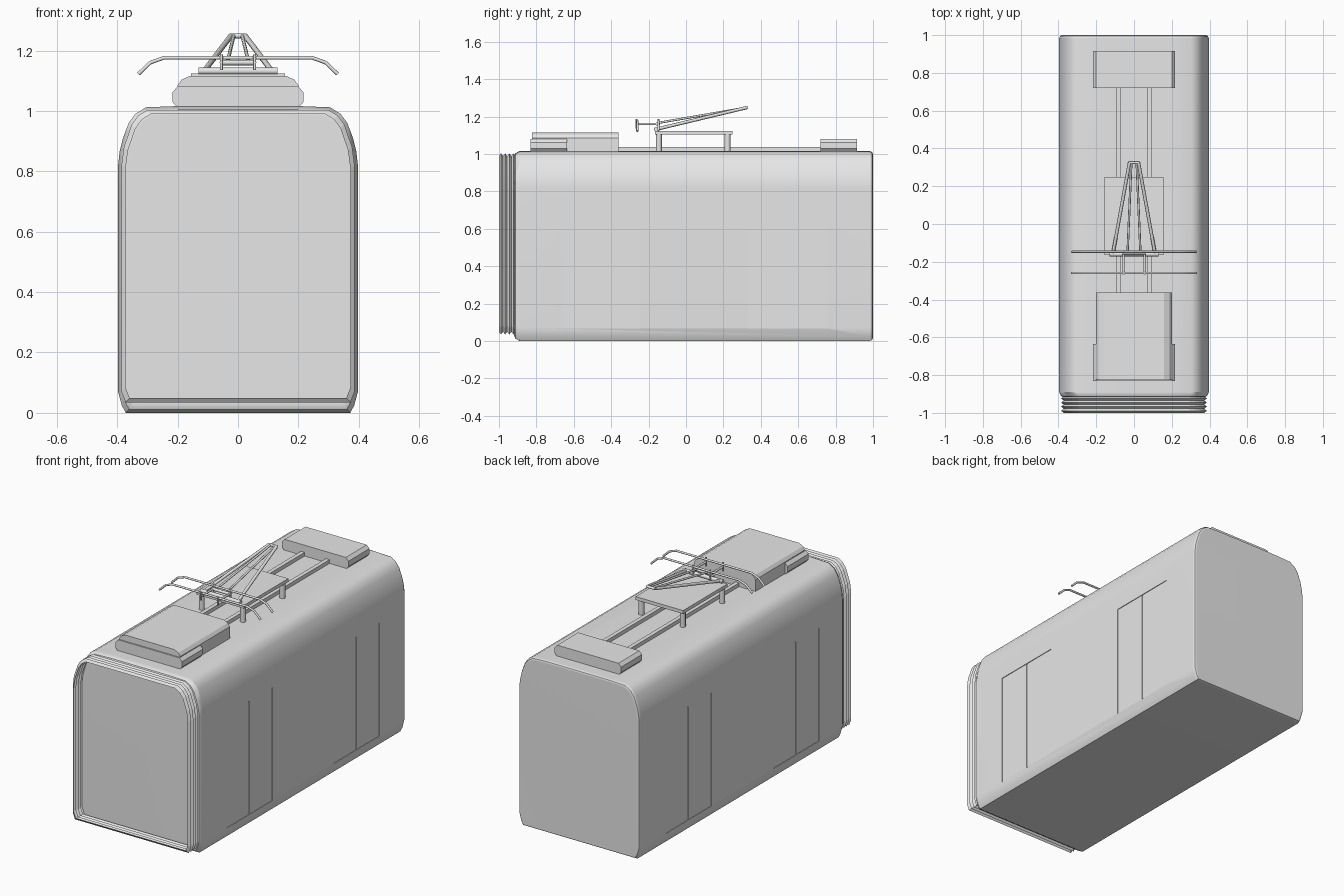
import bpy, bmesh, math
from mathutils import Vector

if "Cube" in bpy.data.objects:
    bpy.data.objects.remove(bpy.data.objects["Cube"])

grey = bpy.data.materials.new("plain_grey")
grey.use_nodes = True
grey.diffuse_color = (0.8, 0.8, 0.8, 1)
grey.node_tree.nodes["Principled BSDF"].inputs["Base Color"].default_value = (0.8, 0.8, 0.8, 1)


def finish(name, bm, angle=None):
    bmesh.ops.recalc_face_normals(bm, faces=bm.faces)
    mesh = bpy.data.meshes.new(name)
    bm.to_mesh(mesh)
    bm.free()
    mesh.materials.append(grey)
    ob = bpy.data.objects.new(name, mesh)
    bpy.context.collection.objects.link(ob)
    if angle:
        smooth(ob, angle)
    return ob


def smooth(ob, angle):
    bpy.ops.object.select_all(action='DESELECT')
    bpy.context.view_layer.objects.active = ob
    ob.select_set(True)
    bpy.ops.object.shade_smooth_by_angle(angle=math.radians(angle))


def loft(name, half, stations, mid_z=0.0, caps=True, angle=None):
    """Skin a mirrored x-z outline along y; each station is (y, inset)."""
    outline = half + [(-x, z) for x, z in reversed(half)]
    wide = max(x for x, z in half)
    tall = max(abs(z - mid_z) for x, z in half)
    bm = bmesh.new()
    rings = [[bm.verts.new((x * (1 - d / wide), y, mid_z + (z - mid_z) * (1 - d / tall)))
              for x, z in outline] for y, d in stations]
    n = len(outline)
    for a, b in zip(rings, rings[1:]):
        for i in range(n):
            j = (i + 1) % n
            bm.faces.new((a[i], a[j], b[j], b[i]))
    if caps:
        bm.faces.new(rings[0])
        bm.faces.new(rings[-1])
    return finish(name, bm, angle)


def box(name, x, y, z):
    return loft(name, [(x, z[0]), (x, z[1])], [(y[0], 0), (y[1], 0)])


def block(name, xs, ys, zs):
    bm = bmesh.new()
    bmesh.ops.create_cube(bm, size=1)
    for v in bm.verts:
        v.co = [r[0] + (c + 0.5) * (r[1] - r[0]) for c, r in zip(v.co, (xs, ys, zs))]
    return finish(name, bm)


def rod(name, points, radius, sides=8):
    """Round bar following a path."""
    curve = bpy.data.curves.new(name, 'CURVE')
    curve.dimensions = '3D'
    curve.bevel_depth = radius
    curve.bevel_resolution = sides // 4
    curve.use_fill_caps = True
    line = curve.splines.new('POLY')
    line.points.add(len(points) - 1)
    for p, co in zip(line.points, points):
        p.co = (*co, 1)
    curve.materials.append(grey)
    ob = bpy.data.objects.new(name, curve)
    bpy.context.collection.objects.link(ob)
    return ob


# Car body shell with softened ends
body_half = [(0.372, 0), (0.385, 0.025), (0.397, 0.07), (0.397, 0.82), (0.392, 0.865),
             (0.381, 0.91), (0.362, 0.96), (0.34, 0.99), (0.305, 1.012), (0.2, 1.016)]
body = loft("car_body", body_half,
            [(-0.92, 0.03), (-0.912, 0.012), (-0.89, 0), (0.982, 0), (0.995, 0.006), (1, 0.015)],
            mid_z=0.508)

# Shallow door recesses with a groove between the two leaves
for side in (-1, 1):
    for start in (-0.672, 0.328):
        for y0, y1, depth in ((0, 0.21, 0.004), (0.216, 0.426, 0.004), (0.209, 0.217, 0.008)):
            xs = sorted((side * (0.397 - depth), side * 0.45))
            cutter = block("door_cutter", xs, (start + y0, start + y1), (0.066, 0.735))
            cutter.hide_render = True
            mod = body.modifiers.new("door_recess", 'BOOLEAN')
            mod.operation = 'DIFFERENCE'
            mod.solver = 'EXACT'
            mod.object = cutter
            bpy.context.view_layer.objects.active = body
            bpy.ops.object.modifier_apply(modifier=mod.name)
            bpy.data.objects.remove(cutter)
smooth(body, 32)
body.modifiers.new("even_shading", 'WEIGHTED_NORMAL').keep_sharp = True

# Folded gangway bellows, open at the front
bellows_half = [(0.372, 0.035), (0.386, 0.07), (0.386, 0.82), (0.378, 0.88),
                (0.352, 0.955), (0.33, 0.985), (0.3, 1.003)]
folds = 8
loft("gangway_bellows", bellows_half,
     [(-0.912 - 0.088 * i / folds, 0.014 if i % 2 == 0 else 0) for i in range(folds + 1)],
     mid_z=0.52, caps=False)

# Roof equipment boxes
low_half = [(0.2, 1.01), (0.217, 1.03), (0.217, 1.062), (0.2, 1.08)]
loft("rear_roof_unit", low_half, [(0.72, 0), (0.915, 0)])
loft("front_roof_unit_base", low_half, [(-0.832, 0), (-0.636, 0)])
loft("front_roof_unit", [(0.2, 1.01), (0.2, 1.085), (0.187, 1.103), (0.16, 1.116)],
     [(-0.824, 0), (-0.362, 0)])

# Roof rails, platform and its legs
for side in (-1, 1):
    x = side * 0.081
    block("roof_rail", (x - 0.012, x + 0.012), (-0.37, 0.73), (1.01, 1.038))
    for y in (-0.145, 0.222):
        rod("platform_leg", [(side * 0.135, y, 1.01), (side * 0.135, y, 1.105)], 0.016)
box("collector_platform", 0.155, (-0.165, 0.248), (1.104, 1.124))

# Current collector: base bar, folding arms and joints
rod("collector_base_bar", [(-0.13, -0.16, 1.132), (0.13, -0.16, 1.132)], 0.012)
rod("collector_knee_bar", [(-0.028, 0.325, 1.248), (0.028, 0.325, 1.248)], 0.008)
for side in (-1, 1):
    rod("lower_arm", [(side * 0.112, -0.16, 1.132), (side * 0.024, 0.325, 1.248)], 0.009)
    rod("upper_arm", [(side * 0.034, -0.15, 1.166), (side * 0.014, 0.325, 1.248)], 0.006)
    rod("head_link", [(side * 0.055, -0.268, 1.16), (side * 0.055, -0.14, 1.16)], 0.006)
    for y in (-0.265, -0.147):
        rod("head_post", [(side * 0.055, y, 1.135), (side * 0.055, y, 1.186)], 0.005)
rod("head_pivot_bar", [(-0.06, -0.155, 1.16), (0.06, -0.155, 1.16)], 0.009)

# Contact horns with drooping ends
horn = [(0.33, 1.122), (0.29, 1.16), (0.245, 1.176)]
for y in (-0.26, -0.147):
    path = [(x, y, z) for x, z in horn] + [(-x, y, z) for x, z in reversed(horn)]
    rod("contact_horn", path, 0.006)
